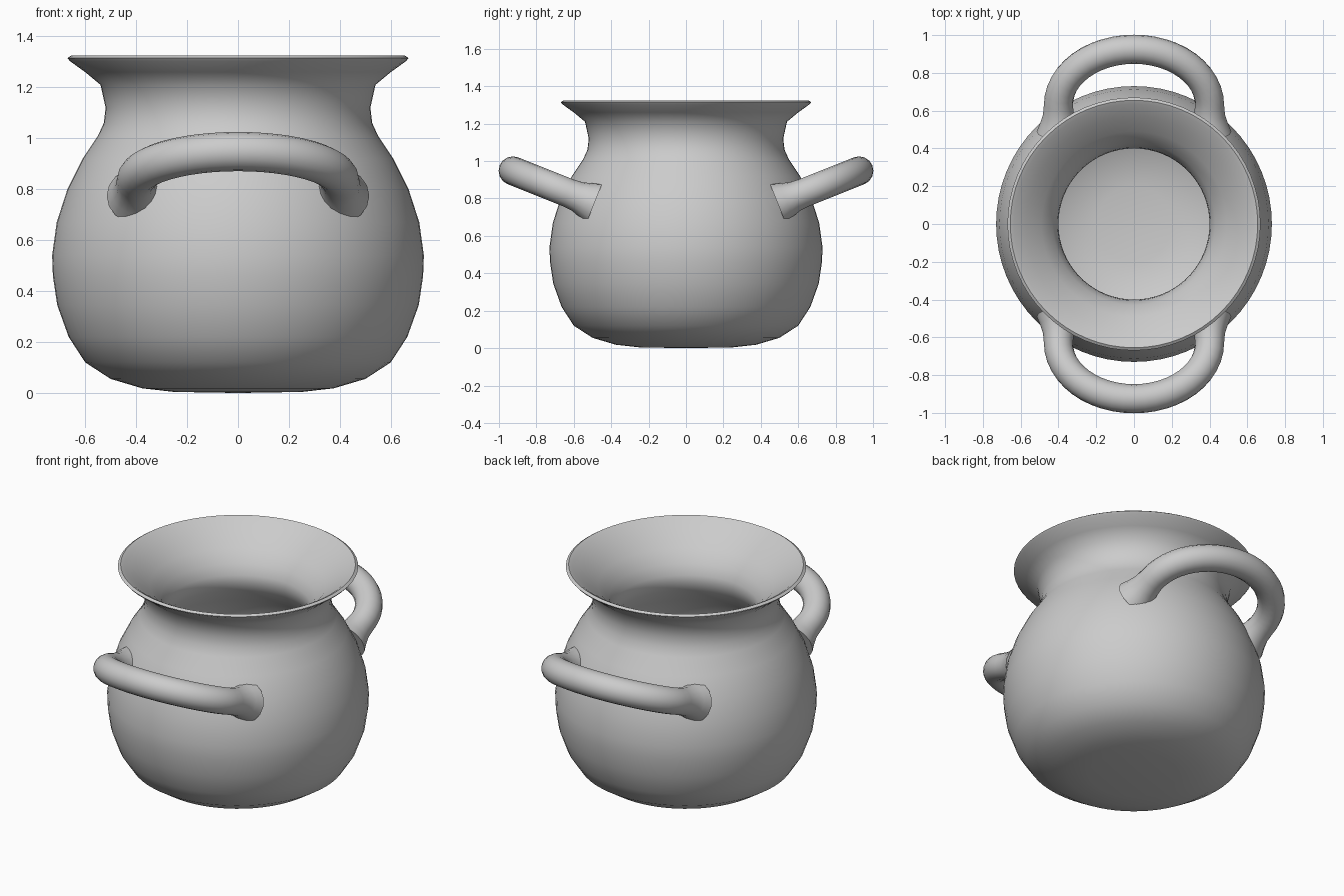
import bpy, bmesh
from math import sin, cos, pi, radians

if "Cube" in bpy.data.objects:
    bpy.data.objects.remove(bpy.data.objects["Cube"])


def smooth(obj, angle):
    bpy.ops.object.select_all(action='DESELECT')
    obj.select_set(True)
    bpy.context.view_layer.objects.active = obj
    bpy.ops.object.shade_smooth_by_angle(angle=radians(angle))


def lathe(name, profile, sides=64):
    bm = bmesh.new()
    verts = [bm.verts.new((r, 0, z)) for r, z in profile]
    edges = [bm.edges.new(pair) for pair in zip(verts, verts[1:])]
    bmesh.ops.spin(bm, geom=verts + edges, cent=(0, 0, 0), axis=(0, 0, 1),
                   angle=2 * pi, steps=sides)
    bmesh.ops.remove_doubles(bm, verts=bm.verts, dist=0.0005)
    bmesh.ops.recalc_face_normals(bm, faces=bm.faces)
    mesh = bpy.data.meshes.new(name)
    bm.to_mesh(mesh)
    bm.free()
    obj = bpy.data.objects.new(name, mesh)
    bpy.context.collection.objects.link(obj)
    smooth(obj, 50)
    return obj


def handle(name, side):
    # Half-ellipse in plan, tilted upwards away from the body, flared feet
    def height(y):
        return 0.81 + 0.40 * (y - 0.58)
    plan = [(0.40, 0.49, 1.5), (0.40, 0.535, 1.25), (0.40, 0.58, 1.06)]
    arc = [(0.40 * cos(pi * i / 24), 0.63 + 0.295 * sin(pi * i / 24), 1.0)
           for i in range(25)]
    path = plan + arc + [(-x, y, r) for x, y, r in reversed(plan)]
    curve = bpy.data.curves.new(name, 'CURVE')
    curve.dimensions = '3D'
    curve.bevel_depth = 0.077
    curve.bevel_resolution = 6
    curve.use_fill_caps = True
    spline = curve.splines.new('POLY')
    spline.points.add(len(path) - 1)
    for p, (x, y, r) in zip(spline.points, path):
        p.co = (x * side, y * side, height(y), 1)
        p.radius = r
    obj = bpy.data.objects.new(name, curve)
    bpy.context.collection.objects.link(obj)
    bpy.ops.object.select_all(action='DESELECT')
    obj.select_set(True)
    bpy.context.view_layer.objects.active = obj
    bpy.ops.object.convert(target='MESH')
    smooth(bpy.context.object, 60)


# Pot body: outside from base to rim, then down the inside to the floor
outside = [(0, 0), (0.25, 0.004), (0.375, 0.018), (0.50, 0.055), (0.60, 0.12),
           (0.665, 0.22), (0.71, 0.345), (0.727, 0.46), (0.73, 0.54),
           (0.712, 0.67), (0.67, 0.80), (0.61, 0.92), (0.55, 1.01),
           (0.527, 1.06), (0.52, 1.12), (0.54, 1.21), (0.60, 1.26),
           (0.66, 1.303), (0.67, 1.315), (0.655, 1.325)]
inside = [(0.635, 1.315), (0.57, 1.265), (0.49, 1.20), (0.43, 1.13),
          (0.405, 1.07), (0.40, 1.03), (0.42, 0.97), (0.50, 0.87),
          (0.58, 0.74), (0.62, 0.56), (0.60, 0.38), (0.53, 0.23),
          (0.40, 0.135), (0.20, 0.105), (0, 0.10)]
lathe("pot_body", outside + inside)

# Loop handles on front and back
handle("front_handle", -1)
handle("back_handle", 1)
